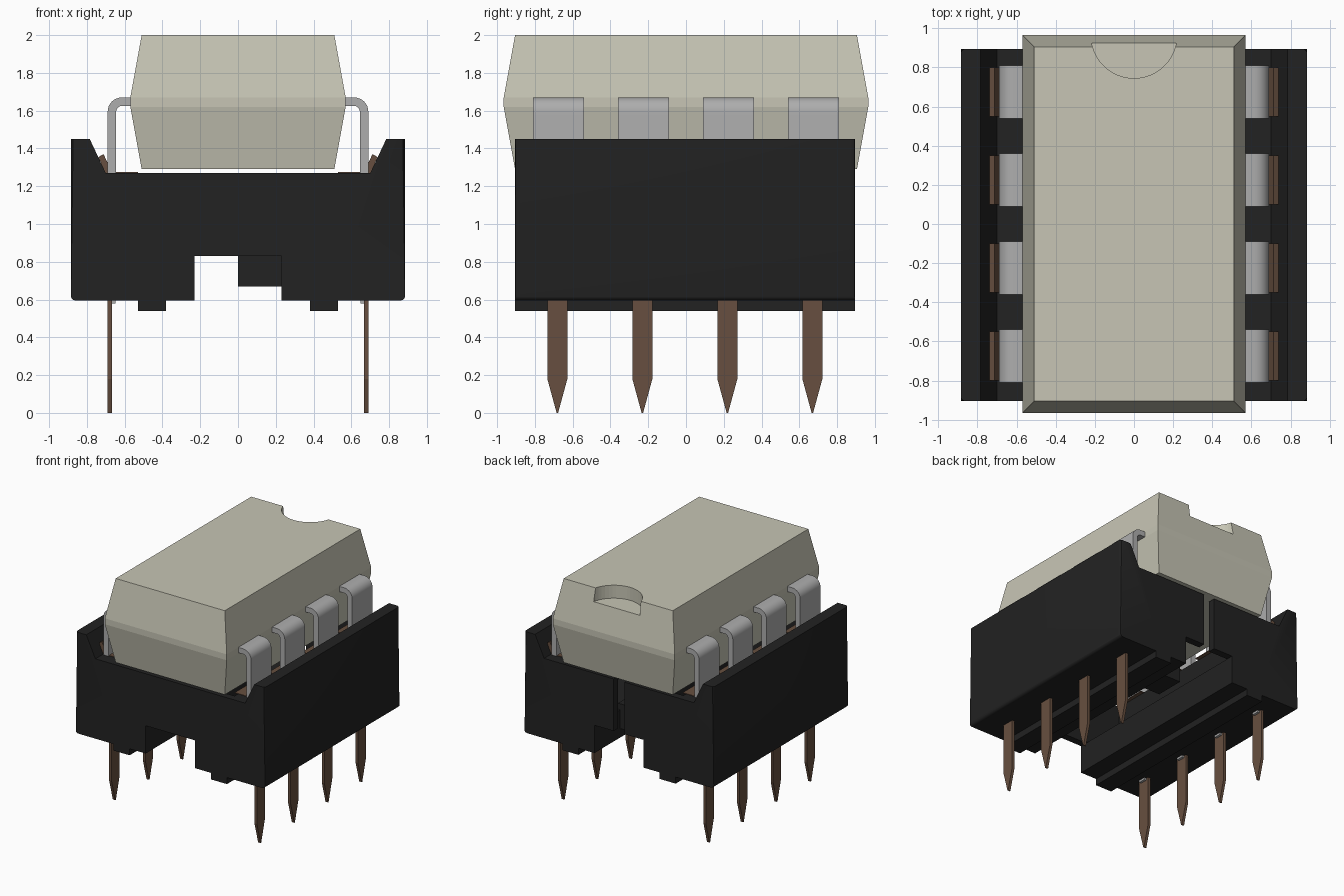
import bpy, bmesh, math

cube = bpy.data.objects.get("Cube")
if cube:
    bpy.data.objects.remove(cube, do_unlink=True)


def material(name, rgb, rough=0.6):
    m = bpy.data.materials.new(name)
    m.use_nodes = True
    m.diffuse_color = (*rgb, 1)
    bsdf = m.node_tree.nodes["Principled BSDF"]
    bsdf.inputs["Base Color"].default_value = (*rgb, 1)
    bsdf.inputs["Roughness"].default_value = rough
    return m


BEIGE = material("beige_plastic", (0.57, 0.56, 0.46))
BLACK = material("black_plastic", (0.016, 0.016, 0.016))
STEEL = material("grey_metal", (0.42, 0.42, 0.42))
COPPER = material("brown_metal", (0.135, 0.078, 0.05))


def finish(name, bm, mat):
    bmesh.ops.recalc_face_normals(bm, faces=bm.faces[:])
    me = bpy.data.meshes.new(name)
    bm.to_mesh(me)
    bm.free()
    me.materials.append(mat)
    ob = bpy.data.objects.new(name, me)
    bpy.context.collection.objects.link(ob)
    return ob


def prism(name, pts, a, b, mat, axis="y", sx=1, corner_x=None):
    """Extrude a profile: (x, z) along y, or (y, z) along x; sx mirrors in x."""
    bm = bmesh.new()

    def put(p, d):
        return bm.verts.new((sx * p[0], d, p[1]) if axis == "y" else (sx * d, p[0], p[1]))

    lo, hi = [put(p, a) for p in pts], [put(p, b) for p in pts]
    bm.faces.new(lo)
    bm.faces.new(hi[::-1])
    n = len(pts)
    for i in range(n):
        j = (i + 1) % n
        bm.faces.new((lo[i], hi[i], hi[j], lo[j]))
    # round the upright outer corners
    if corner_x:
        edges = [e for e in bm.edges
                 if all(abs(abs(v.co.x) - corner_x) < 1e-4 for v in e.verts)
                 and abs(e.verts[0].co.y - e.verts[1].co.y) < 1e-4]
        bmesh.ops.bevel(bm, geom=edges, offset=0.025, segments=3, profile=0.5, affect="EDGES")
    return finish(name, bm, mat)


def box(name, x0, x1, y0, y1, z0, z1, mat, sx=1):
    return prism(name, [(x0, z0), (x1, z0), (x1, z1), (x0, z1)], y0, y1, mat, sx=sx)


def arc(cx, cz, r, a0, a1, n):
    return [(cx + r * math.cos(math.radians(a0 + (a1 - a0) * i / n)),
             cz + r * math.sin(math.radians(a0 + (a1 - a0) * i / n))) for i in range(n + 1)]


def smooth(ob, angle=35):
    bpy.ops.object.select_all(action="DESELECT")
    ob.select_set(True)
    bpy.context.view_layer.objects.active = ob
    bpy.ops.object.shade_smooth_by_angle(angle=math.radians(angle))


# Chip body: four stacked rectangles
bm = bmesh.new()
rings = []
for z, hx, hy in ((1.29, 0.51, 0.905), (1.62, 0.57, 0.965), (1.67, 0.57, 0.965), (2.0, 0.51, 0.905)):
    rings.append([bm.verts.new((sx * hx, sy * hy, z))
                  for sx, sy in ((-1, -1), (1, -1), (1, 1), (-1, 1))])
bm.faces.new(rings[0])
bm.faces.new(rings[-1])
for r, s in zip(rings, rings[1:]):
    for i in range(4):
        j = (i + 1) % 4
        bm.faces.new((r[i], r[j], s[j], s[i]))
chip = finish("chip_body", bm, BEIGE)

# Half-round index notch in the back top edge
bm = bmesh.new()
bmesh.ops.create_cone(bm, cap_ends=True, segments=48, radius1=0.22, radius2=0.22, depth=0.4)
bmesh.ops.translate(bm, verts=bm.verts[:], vec=(0, 0.965, 2.09))
cutter = finish("notch_cutter", bm, BEIGE)
cutter.hide_render = True
mod = chip.modifiers.new("notch", "BOOLEAN")
mod.operation = "DIFFERENCE"
mod.solver = "EXACT"
mod.object = cutter
bpy.ops.object.select_all(action="DESELECT")
chip.select_set(True)
bpy.context.view_layer.objects.active = chip
bpy.ops.object.modifier_apply(modifier=mod.name)
bpy.data.objects.remove(cutter, do_unlink=True)

# Socket rails, with rounded lower outer edge and a foot strip
Y0, Y1 = -0.905, 0.895
rail = ([(0.23, 0.595), (0.38, 0.595), (0.38, 0.54), (0.53, 0.54), (0.53, 0.595)]
        + arc(0.86, 0.62, 0.025, -90, 0, 4)
        + [(0.885, 1.45), (0.785, 1.45), (0.70, 1.27), (0.56, 1.27), (0.56, 0.83), (0.23, 0.83)])
for side, sx in (("left", 1), ("right", -1)):
    ob = prism(f"socket_rail_{side}", rail, Y0, Y1, BLACK, sx=sx, corner_x=0.885)
    smooth(ob)
    # back wall is split by a central slot
    box(f"socket_back_wall_{side}", 0.05, 0.56, 0.835, Y1, 0.83, 1.27, BLACK, sx)

box("socket_front_wall", -0.56, 0.56, Y0, -0.845, 0.83, 1.27, BLACK)
box("socket_key_block", 0.0, 0.25, 0.30, 0.55, 0.67, 0.88, BLACK)

# Bent chip lead: over the shoulder and down into the socket
lead = ([(0.55, 1.625), (0.615, 1.625)]
        + arc(0.615, 1.595, 0.03, 90, 0, 5)[1:]
        + [(0.645, 1.20), (0.69, 1.20)]
        + arc(0.615, 1.595, 0.075, 0, 90, 8)
        + [(0.55, 1.67)])
# Spring contact lying on the rail slope
contact = [(0.655, 1.25), (0.695, 1.25), (0.738, 1.355), (0.712, 1.37)]

for side, sx in (("left", 1), ("right", -1)):
    for i in range(4):
        y = -0.675 + 0.45 * i
        tag = f"{side}_{i + 1}"
        ob = prism(f"chip_lead_{tag}", lead, y - 0.135, y + 0.135, STEEL, sx=sx)
        smooth(ob)
        box(f"lead_tip_{tag}", 0.648, 0.69, y - 0.035, y + 0.025, 0.578, 1.20, STEEL, sx)
        prism(f"contact_{tag}", contact, y - 0.125, y + 0.125, COPPER, sx=sx)
        box(f"contact_plate_{tag}", 0.53, 0.70, y - 0.125, y + 0.125, 1.268, 1.274, COPPER, sx)
        # pointed flat socket pin
        c = y - 0.006
        pin = [(c - 0.053, 0.70), (c - 0.053, 0.18), (c - 0.004, 0.0),
               (c + 0.004, 0.0), (c + 0.053, 0.18), (c + 0.053, 0.70)]
        prism(f"socket_pin_{tag}", pin, 0.668, 0.691, COPPER, axis="x", sx=sx)
